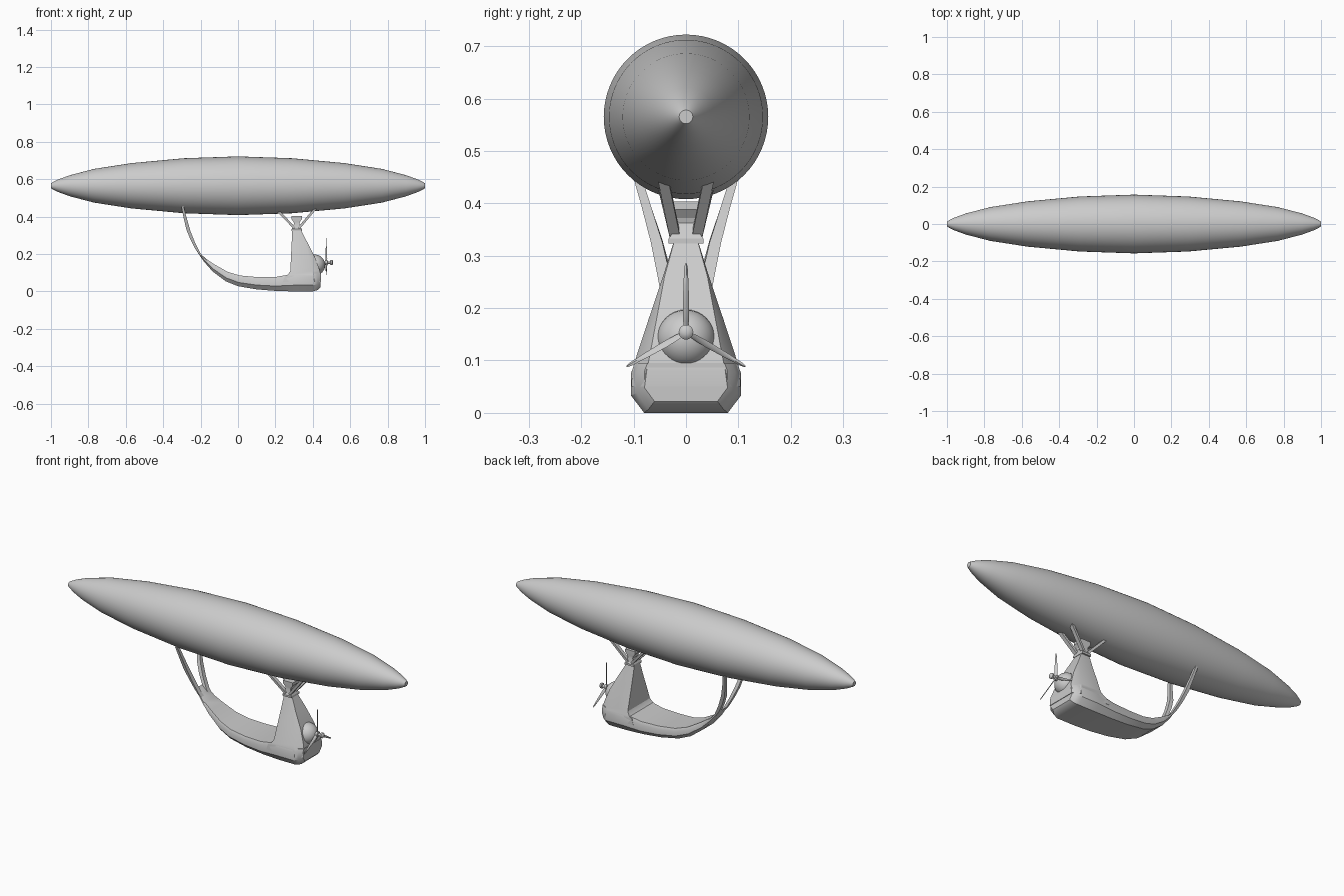
import bpy, bmesh
from math import sin, cos, pi, radians
from mathutils import Matrix, Vector

if "Cube" in bpy.data.objects:
    bpy.data.objects.remove(bpy.data.objects["Cube"])


def loft(name, rings, angle=30, bevel=0.0):
    """Skin a list of equal-length point rings and cap both ends."""
    bm = bmesh.new()
    vs = [[bm.verts.new(p) for p in r] for r in rings]
    n = len(rings[0])
    for a, b in zip(vs, vs[1:]):
        for i in range(n):
            j = (i + 1) % n
            bm.faces.new((a[i], a[j], b[j], b[i]))
    bm.faces.new(vs[0])
    bm.faces.new(vs[-1])
    bmesh.ops.recalc_face_normals(bm, faces=bm.faces)
    me = bpy.data.meshes.new(name)
    bm.to_mesh(me)
    bm.free()
    ob = bpy.data.objects.new(name, me)
    bpy.context.collection.objects.link(ob)
    bpy.ops.object.select_all(action='DESELECT')
    bpy.context.view_layer.objects.active = ob
    ob.select_set(True)
    if bevel:
        m = ob.modifiers.new("soft_edges", 'BEVEL')
        m.width, m.segments, m.limit_method = bevel, 3, 'ANGLE'
    bpy.ops.object.shade_smooth_by_angle(angle=radians(angle))
    return ob


def lathe(name, profile, z, n=32):
    """Turn (x, radius) points around a lengthwise axis at height z."""
    return loft(name, [[(x, r * cos(2 * pi * i / n), z + r * sin(2 * pi * i / n))
                        for i in range(n)] for x, r in profile], 35)


def rect(x0, x1, w, z):
    return [(x0, -w, z), (x1, -w, z), (x1, w, z), (x0, w, z)]


# gas envelope
half = [(0, .157), (.29, .147), (.57, .121), (.77, .09), (.90, .056), (.96, .034), (.99, .019), (1, .013)]
lathe("envelope", [(-x, r) for x, r in half[:0:-1]] + half, .565, 64)

# curved hull: deck point, keel point, half width
stations = [
    ((-.20, .20), (-.227, .225), .040),
    ((-.165, .17), (-.185, .163), .048),
    ((-.125, .144), (-.136, .107), .057),
    ((-.056, .105), (-.067, .055), .072),
    ((.01, .085), (0, .028), .084),
    ((.10, .077), (.10, .011), .094),
    ((.20, .077), (.20, .003), .101),
    ((.30, .095), (.30, .0), .105),
    ((.40, .095), (.40, .0), .105),
    ((.425, .095), (.425, .007), .094),
    ((.443, .095), (.440, .022), .079),
]
rings = []
for t, b, w in stations:
    T, B = Vector((t[0], 0, t[1])), Vector((b[0], 0, b[1]))
    side = [(T, .93), (T.lerp(B, .2), 1), (T.lerp(B, .65), 1), (B, .76)]
    rings.append([p + Vector((0, w * k, 0)) for p, k in side]
                 + [p - Vector((0, w * k, 0)) for p, k in reversed(side)])
loft("hull", rings)

# pylon rising from the hull: height, back x, front x, half width, front half width, corner depth
rings = []
for z, x0, x1, w, f, d in [(.05, .24, .444, .104, .079, .035), (.08, .25, .444, .103, .075, .04),
                           (.09, .267, .442, .100, .073, .04), (.11, .28, .438, .094, .069, .04),
                           (.18, .283, .413, .071, .056, .03), (.26, .287, .372, .044, .041, .008),
                           (.325, .29, .338, .024, .023, .003)]:
    rings.append([(x0, -w, z), (x1 - d, -w, z), (x1, -f, z), (x1, f, z), (x1 - d, w, z), (x0, w, z)])
loft("pylon", rings)

# pylon collar and flared head
loft("pylon_collar", [rect(.287, .341, .033, .323), rect(.287, .341, .033, .333),
                      rect(.291, .337, .028, .340), rect(.300, .328, .024, .362),
                      rect(.297, .331, .024, .372), rect(.285, .343, .026, .388),
                      rect(.285, .343, .026, .403)], 20)

# four splayed braces under the envelope
for sx, xb, xt, zt, tag in [(1, .325, .415, .445, "front"), (-1, .303, .215, .43, "rear")]:
    for sy, side in [(1, "left"), (-1, "right")]:
        loft(f"{tag}_{side}_brace",
             [[(x + dx, sy * (y + dy), z + sx * -dx * .8) for dx, dy in
               [(-.005, -.010), (.005, -.010), (.005, .010), (-.005, .010)]]
              for x, y, z in [(xb, .021, .338), (xt, .043, zt)]], 20)

# twin tail struts: outer x/z, inner x/z, y centre, half thickness
tail = [((-.205, .195), (-.18, .18), .029, .012), ((-.227, .225), (-.20, .203), .032, .012),
        ((-.253, .275), (-.229, .26), .042, .012), ((-.276, .33), (-.255, .325), .056, .011),
        ((-.291, .395), (-.275, .395), .076, .009), ((-.303, .455), (-.290, .455), .094, .008)]
for s, side in [(1, "left"), (-1, "right")]:
    loft(f"{side}_tail_strut",
         [[(o[0], s * (y - h), o[1]), (o[0], s * (y + h), o[1]),
           (i[0], s * (y + h), i[1]), (i[0], s * (y - h), i[1])] for o, i, y, h in tail])

# round engine housing
lathe("engine_housing", [(.41 + .056 * cos(a), max(.056 * sin(a), .001))
                         for a in [pi * (1 - k / 16) for k in range(17)]], .141)

# propeller shaft, hub and nose cap
PZ = .154
lathe("propeller_shaft", [(.45, .007), (.503, .007)], PZ, 16)
lathe("propeller_hub", [(.464, .009), (.466, .013), (.478, .013), (.480, .009)], PZ, 20)
lathe("propeller_cap", [(.493, .010), (.495, .014), (.503, .014), (.507, .010), (.509, .004)], PZ, 20)

# three tapered, twisted blades
for k in range(3):
    turn = Matrix.Translation((.472, 0, PZ)) @ Matrix.Rotation(k * 2 * pi / 3, 4, 'X')
    rings = []
    for r, w, pitch in [(.005, .005, 50), (.02, .0075, 45), (.045, .0075, 35), (.09, .0055, 25),
                        (.123, .0035, 20), (.131, .0015, 20)]:
        tw = Matrix.Rotation(radians(pitch), 4, 'Z')
        rings.append([turn @ tw @ Vector((x, y, r)) for x, y in
                      [(0, -w), (.002, 0), (0, w), (-.002, 0)]])
    loft(f"propeller_blade_{k + 1}", rings, 40)
